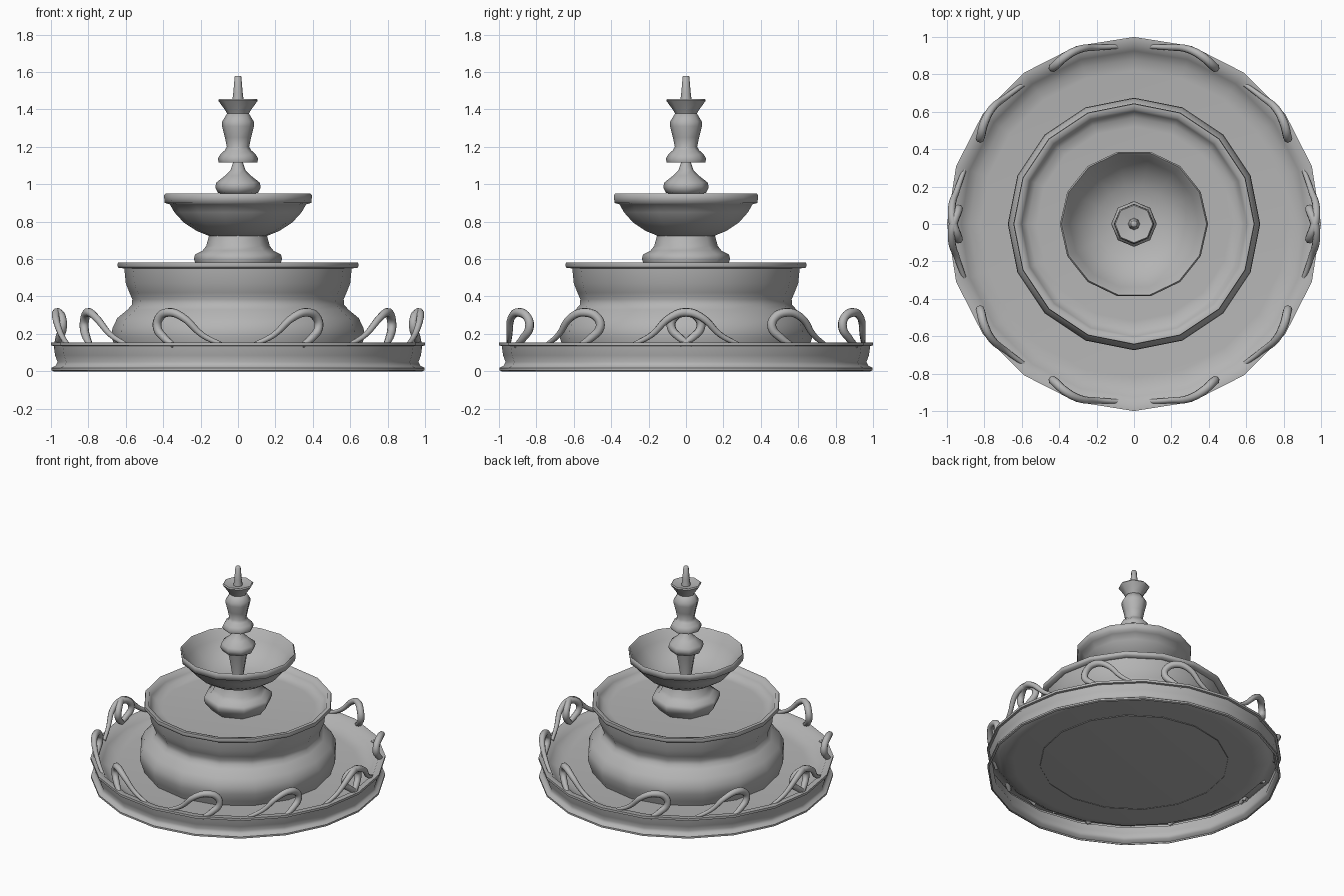
import bpy
from math import sin, cos, pi, radians

# Mid-grey stone shared by all parts
stone = bpy.data.materials.new("stone")
stone.diffuse_color = (0.46, 0.46, 0.46, 1)


def lathe(name, profile, sides, angle=48):
    """Revolve (radius, z) points, listed from bottom outside up and over to the inside."""
    verts, faces, rings = [], [], []
    for r, z in profile:
        if r == 0:
            rings.append([len(verts)] * sides)
            verts.append((0, 0, z))
        else:
            rings.append(list(range(len(verts), len(verts) + sides)))
            verts += [(r * cos(2 * pi * k / sides), r * sin(2 * pi * k / sides), z)
                      for k in range(sides)]
    for a, b in zip(rings, rings[1:]):
        for k in range(sides):
            n = (k + 1) % sides
            faces.append(list(dict.fromkeys((a[k], a[n], b[n], b[k]))))
    mesh = bpy.data.meshes.new(name)
    mesh.from_pydata(verts, [], faces)
    mesh.materials.append(stone)
    ob = bpy.data.objects.new(name, mesh)
    bpy.context.collection.objects.link(ob)
    bpy.ops.object.select_all(action='DESELECT')
    ob.select_set(True)
    bpy.context.view_layer.objects.active = ob
    bpy.ops.object.shade_smooth_by_angle(angle=radians(angle))
    return ob


# Wide ground basin: open shell underneath, shallow floor
lathe("ground_basin", [
    (0.985, 0), (0.998, 0.005), (0.998, 0.018), (0.975, 0.03), (0.965, 0.05),
    (0.978, 0.085), (0.985, 0.135), (1.0, 0.138), (1.0, 0.155), (0.96, 0.155),
    (0.925, 0.118), (0.88, 0.09), (0.82, 0.083), (0, 0.083)], 20, 60)

# Middle basin with bulging foot and narrow waist
lathe("middle_basin", [
    (0.64, 0.078), (0.655, 0.12), (0.675, 0.18), (0.672, 0.23), (0.645, 0.285),
    (0.59, 0.33), (0.568, 0.355), (0.565, 0.385), (0.58, 0.42), (0.6, 0.47),
    (0.608, 0.55), (0.64, 0.553), (0.645, 0.565), (0.642, 0.582), (0.615, 0.582),
    (0.602, 0.55), (0.57, 0.524), (0.52, 0.52), (0, 0.52)], 16, 75)

# Pedestal carrying the upper bowl
lathe("bowl_pedestal", [
    (0.18, 0.515), (0.225, 0.57), (0.236, 0.6), (0.23, 0.625), (0.19, 0.645),
    (0.17, 0.67), (0.155, 0.725)], 8, 60)

# Upper bowl
lathe("upper_bowl", [
    (0, 0.722), (0.155, 0.724), (0.22, 0.75), (0.29, 0.795), (0.34, 0.85),
    (0.365, 0.893), (0.392, 0.9), (0.396, 0.94), (0.388, 0.95), (0.376, 0.938),
    (0.345, 0.88), (0.285, 0.81), (0.2, 0.758), (0.1, 0.738), (0, 0.735)], 14, 80)

# Finial stem and lower bulb
lathe("finial_bulb", [
    (0.04, 0.735), (0.042, 0.79), (0.06, 0.9), (0.07, 0.945), (0.108, 0.955),
    (0.122, 0.985), (0.115, 1.01), (0.07, 1.045), (0.04, 1.075), (0.025, 1.12)], 8, 60)

# Finial vase
lathe("finial_vase", [
    (0, 1.117), (0.103, 1.117), (0.108, 1.135), (0.095, 1.16), (0.07, 1.182),
    (0.06, 1.2), (0.07, 1.25), (0.085, 1.31), (0.085, 1.335), (0.057, 1.38),
    (0, 1.385)], 8, 60)

# Finial cup and spout
lathe("finial_cup", [
    (0.057, 1.375), (0.068, 1.395), (0.106, 1.448), (0.1, 1.456), (0.03, 1.44), (0, 1.44)], 8)
lathe("finial_spout", [
    (0.032, 1.435), (0.025, 1.49), (0.018, 1.575), (0.012, 1.58), (0, 1.58)], 8)

# Curled ornaments on the rim: (degrees from tail, z, radius from axis, thickness)
curl = [(-0.5, 0.14, 0.953, 0.5), (6, 0.195, 0.963, 0.65), (12, 0.288, 0.978, 0.85),
        (17, 0.315, 0.966, 1), (21, 0.285, 0.945, 1), (21.8, 0.235, 0.942, 1),
        (19, 0.18, 0.955, 0.9), (15, 0.135, 0.972, 0.6)]


def ornament(name, tail, sx, sy):
    cu = bpy.data.curves.new(name, 'CURVE')
    cu.dimensions = '3D'
    cu.bevel_depth = 0.024
    cu.bevel_resolution = 2
    cu.resolution_u = 5
    cu.use_fill_caps = True
    cu.materials.append(stone)
    sp = cu.splines.new('BEZIER')
    sp.bezier_points.add(len(curl) - 1)
    for p, (d, z, r, t) in zip(sp.bezier_points, curl):
        a = radians(tail - d)
        p.co = (sx * r * cos(a), sy * r * sin(a), z)
        p.radius = t
        p.handle_left_type = p.handle_right_type = 'AUTO'
    sp.use_smooth = True
    bpy.context.collection.objects.link(bpy.data.objects.new(name, cu))


# Three curls per quadrant, mirrored across both axes
for i, tail in enumerate((84.5, 51, 17)):
    for sx in (1, -1):
        for sy in (1, -1):
            ornament(f"rim_curl_{i}_{'r' if sx > 0 else 'l'}{'b' if sy > 0 else 'f'}", tail, sx, sy)
